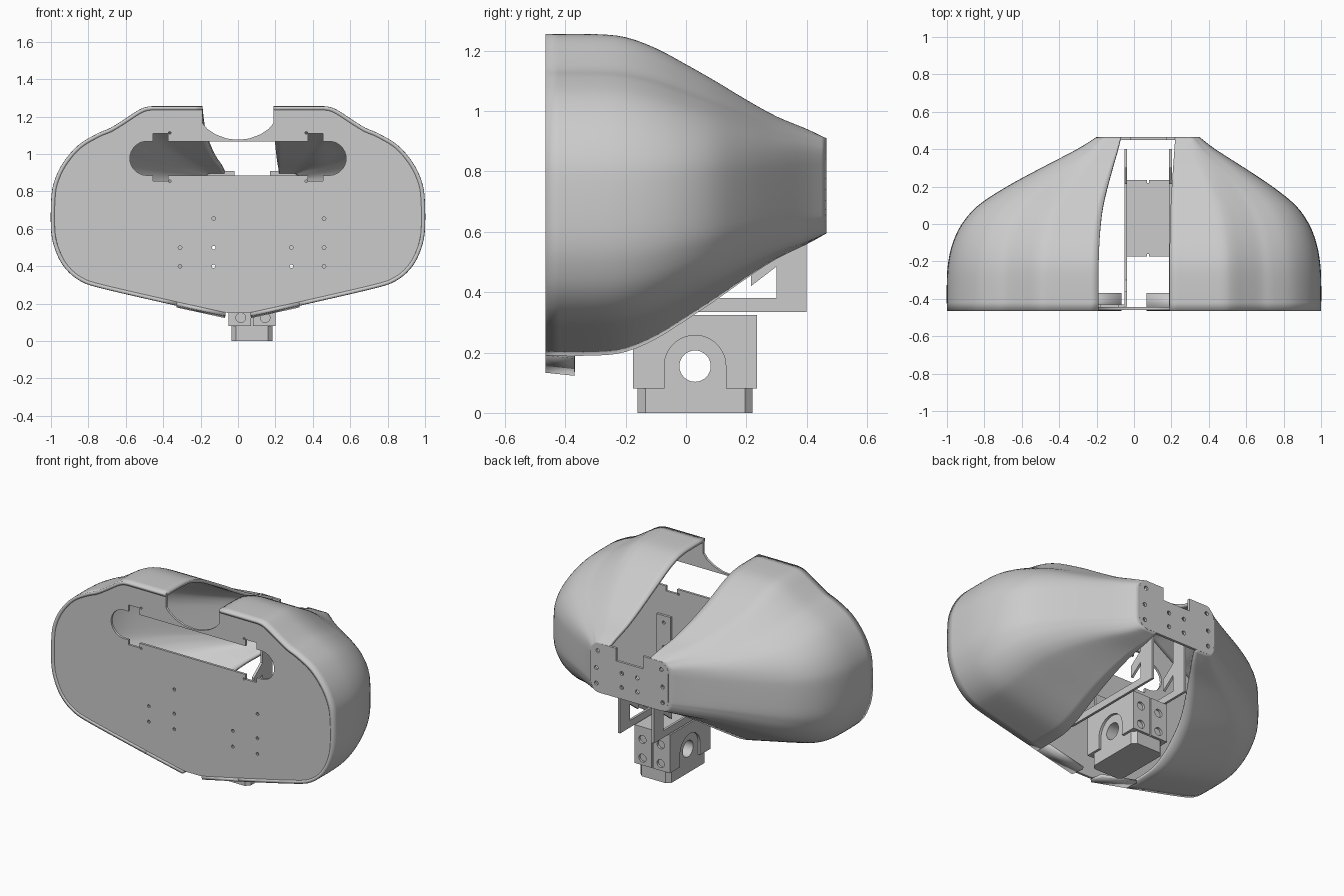
import bpy, bmesh, math
from mathutils import Matrix

if "Cube" in bpy.data.objects:
    bpy.data.objects.remove(bpy.data.objects["Cube"])

CX = 0.075  # sideways offset of neck and rear parts


def smooth_path(pts, n):
    """Catmull-Rom interpolation through tuples."""
    p = [pts[0]] + list(pts) + [pts[-1]]
    out = []
    for i in range(1, len(p) - 2):
        for k in range(n):
            t = k / n
            out.append(tuple(
                0.5 * (2*b + (c-a)*t + (2*a-5*b+4*c-d)*t*t + (3*b-a-3*c+d)*t**3)
                for a, b, c, d in zip(p[i-1], p[i], p[i+1], p[i+2])))
    return out + [tuple(pts[-1])]


def arc(cx, cy, r, a0, a1, n=16):
    return [(cx + r*math.cos(math.radians(a0 + (a1-a0)*k/n)),
             cy + r*math.sin(math.radians(a0 + (a1-a0)*k/n))) for k in range(n + 1)]


def circle(cx, cy, r, n=16):
    return arc(cx, cy, r, 0, 360, n)[:-1]


def rect(x0, y0, x1, y1):
    return [(x0, y0), (x1, y0), (x1, y1), (x0, y1)]


def mirrored(half, cx=0.0):
    return [(cx + x, z) for x, z in half] + [(cx - x, z) for x, z in reversed(half)]


AXES = {'xz': ((1, 0, 0), (0, 0, 1), (0, -1, 0)),
        'yz': ((0, 1, 0), (0, 0, 1), (1, 0, 0)),
        'xy': ((1, 0, 0), (0, 1, 0), (0, 0, 1))}


def plate(name, plane, loops, lo, hi):
    """Sheet with holes: first loop outline, others holes, from lo to hi on the normal axis."""
    cu = bpy.data.curves.new(name, 'CURVE')
    cu.dimensions, cu.fill_mode = '2D', 'BOTH'
    cu.extrude = (hi - lo) / 2
    for loop in loops:
        sp = cu.splines.new('POLY')
        sp.points.add(len(loop) - 1)
        for pt, (u, v) in zip(sp.points, loop):
            pt.co = (u, v, 0, 1)
        sp.use_cyclic_u = True
    tmp = bpy.data.objects.new(name + "_curve", cu)
    bpy.context.collection.objects.link(tmp)
    bpy.context.view_layer.update()
    me = bpy.data.meshes.new_from_object(tmp.evaluated_get(bpy.context.evaluated_depsgraph_get()))
    bpy.data.objects.remove(tmp)
    m = Matrix(AXES[plane]).transposed().to_4x4()
    axis = {'xz': 1, 'yz': 0, 'xy': 2}[plane]
    m[axis][3] = (lo + hi) / 2
    me.transform(m)
    ob = bpy.data.objects.new(name, me)
    bpy.context.collection.objects.link(ob)
    return ob


# Matching half outlines of the shell: front (wide) and rear (small), top to bottom
FRONT = [(.19, 1.255), (.40, 1.255), (.48, 1.253), (.53, 1.235), (.60, 1.19), (.68, 1.14),
         (.75, 1.11), (.85, 1.05), (.93, .96), (.98, .86), (.998, .76), (.998, .58),
         (.97, .47), (.92, .385), (.84, .32), (.72, .28), (.33, .19)]
REAR = [(.145, .91), (.18, .91), (.195, .91), (.21, .91), (.225, .91), (.24, .905),
        (.25, .895), (.265, .88), (.272, .865), (.275, .84), (.275, .8), (.275, .67),
        (.272, .645), (.265, .625), (.25, .605), (.22, .595), (.145, .595)]
# Depth stations: y, width blend, height blend
STATIONS = [(-.465, 1, 1), (-.3, 1, 1), (-.2, .99, .97), (-.1, .96, .865), (0, .9, .71),
            (.1, .79, .545), (.2, .6, .37), (.3, .37, .21), (.4, .13, .09), (.465, 0, 0)]
front, rear = smooth_path(FRONT, 4), smooth_path(REAR, 4)

# Shell halves with short lower lip at the front
for side, name in ((1, "right_shell"), (-1, "left_shell")):
    bm = bmesh.new()

    def skin(rows):
        for r0, r1 in zip(rows, rows[1:]):
            for j in range(len(r0) - 1):
                f = [r0[j], r0[j+1], r1[j+1], r1[j]]
                bm.faces.new(f if side > 0 else f[::-1])
    rows = []
    for y, s, v in smooth_path(STATIONS, 3):
        rows.append([bm.verts.new((CX*(1-s) + side*(bx + (fx-bx)*s), y, bz + (fz-bz)*v))
                     for (fx, fz), (bx, bz) in zip(front, rear)])
    skin(rows)
    skin([[bm.verts.new((side*x, y, z - dz)) for x, z in ((.33, .19), (.07, .133))]
          for y, dz in ((-.465, 0), (-.37, .01))])
    me = bpy.data.meshes.new(name)
    bm.to_mesh(me)
    bm.free()
    ob = bpy.data.objects.new(name, me)
    bpy.context.collection.objects.link(ob)
    mod = ob.modifiers.new("thickness", 'SOLIDIFY')
    mod.thickness, mod.offset = 0.02, -1

# Front face plate: top notch, wide slot with tab cut-outs, screw holes
notch = [(0.06, 1.083), (.12, 1.105), (.165, 1.135), (.19, 1.165), (.19, 1.252)]
outline = [(0.02, 1.078)] + notch + [(x*.98, .7 + (z-.7)*.975) for x, z in front[4:]] + [(.05, .15)]
slot = [(.375, 1.068), (.375, 1.11), (.455, 1.11), (.455, 1.068)] \
    + arc(.487, .977, .091, 90, -90) \
    + [(.455, .886), (.455, .855), (.375, .855), (.375, .886)]
screws = [(-.31, .5), (-.13, .5), (.285, .5), (.46, .5), (-.31, .4), (-.13, .4),
          (.285, .4), (.46, .4), (-.13, .655), (.46, .655)]
corner = [(sx*.365, z) for sx in (1, -1) for z in (1.113, .855)]
plate("front_plate", 'xz',
      [mirrored(outline), mirrored(slot)] + [circle(x, z, .01, 10) for x, z in screws]
      + [circle(x, z, .007, 8) for x, z in corner], -.46, -.445)

# Rear mounting plate with notch and screw holes
rear_half = [(.095, .83), (.095, .91)] + rear
holes = [(sx*x, z) for sx in (1, -1)
         for x, z in ((.235, .65), (.235, .75), (.225, .86), (.055, .67), (.055, .76))]
plate("rear_plate", 'xz', [mirrored(rear_half, CX)]
      + [circle(CX + x, z, .013, 12) for x, z in holes], .45, .466)

# Support brackets: side frames running from front plate to rear, plus front flanges
frame = [(-.44, .36), (-.3, .335), (.4, .335), (.4, .72), (.3, .72), (.3, .56), (.215, .495),
         (.215, .42), (.3, .485), (.3, .38), (-.3, .38), (-.36, .44), (-.36, .54), (-.44, .54)]
for name, x in (("left_bracket", -.052), ("right_bracket", .187)):
    plate(name, 'yz', [frame], x, x + .015)
for name, x, tall in (("left_flange", -.36, .18), ("right_flange", .2, .21)):
    loop = [(x, .36), (x + .31, .36), (x + .31, .54), (x + tall + .1, .54),
            (x + tall + .1, .7), (x + tall, .7), (x + tall, .54), (x, .54)]
    pts = [(u, v) for u, v in screws if x < u < x + .31]
    plate(name, 'xz', [loop] + [circle(u, v, .01, 10) for u, v in pts], -.445, -.43)

# Neck actuator: chamfered foot, body with a through hole
x0, x1, y0, y1, c = -.035, .185, -.16, .22, .025
plate("neck_foot", 'xy', [[(x0 + c, y0), (x1 - c, y0), (x1, y0 + c), (x1, y1 - c),
                           (x1 - c, y1), (x0 + c, y1), (x0, y1 - c), (x0, y0 + c)]], 0, .08)
bore = circle(.03, .155, .052, 32)
plate("neck_body", 'yz', [rect(y0, .08, y1, .31), bore], x0, x1)

# Neck bracket: side walls with arched cut-outs, split end flanges, top cap
wall = [(-.175, .08), (-.072, .08)] + arc(.03, .155, .102, 180, 0, 24) \
    + [(.132, .08), (.235, .08), (.235, .325), (-.175, .325)]
for name, x in (("neck_left_wall", -.05), ("neck_right_wall", .185)):
    plate(name, 'yz', [wall], x, x + .015)
for end, ya in (("front", -.175), ("rear", .22)):
    for side, xa in (("left", -.05), ("right", .08)):
        plate(f"neck_{end}_{side}_flange", 'xz',
              [rect(xa, .08, xa + .12, .325)]
              + [circle(xa + .065, z, .026) for z in (.125, .245)], ya, ya + .015)
plate("neck_cap", 'xy', [rect(-.035, -.16, .185, .22)], .31, .325)

# Shading
for ob in bpy.context.collection.objects:
    ob.select_set(True)
    bpy.context.view_layer.objects.active = ob
bpy.ops.object.shade_smooth_by_angle(angle=math.radians(30))
